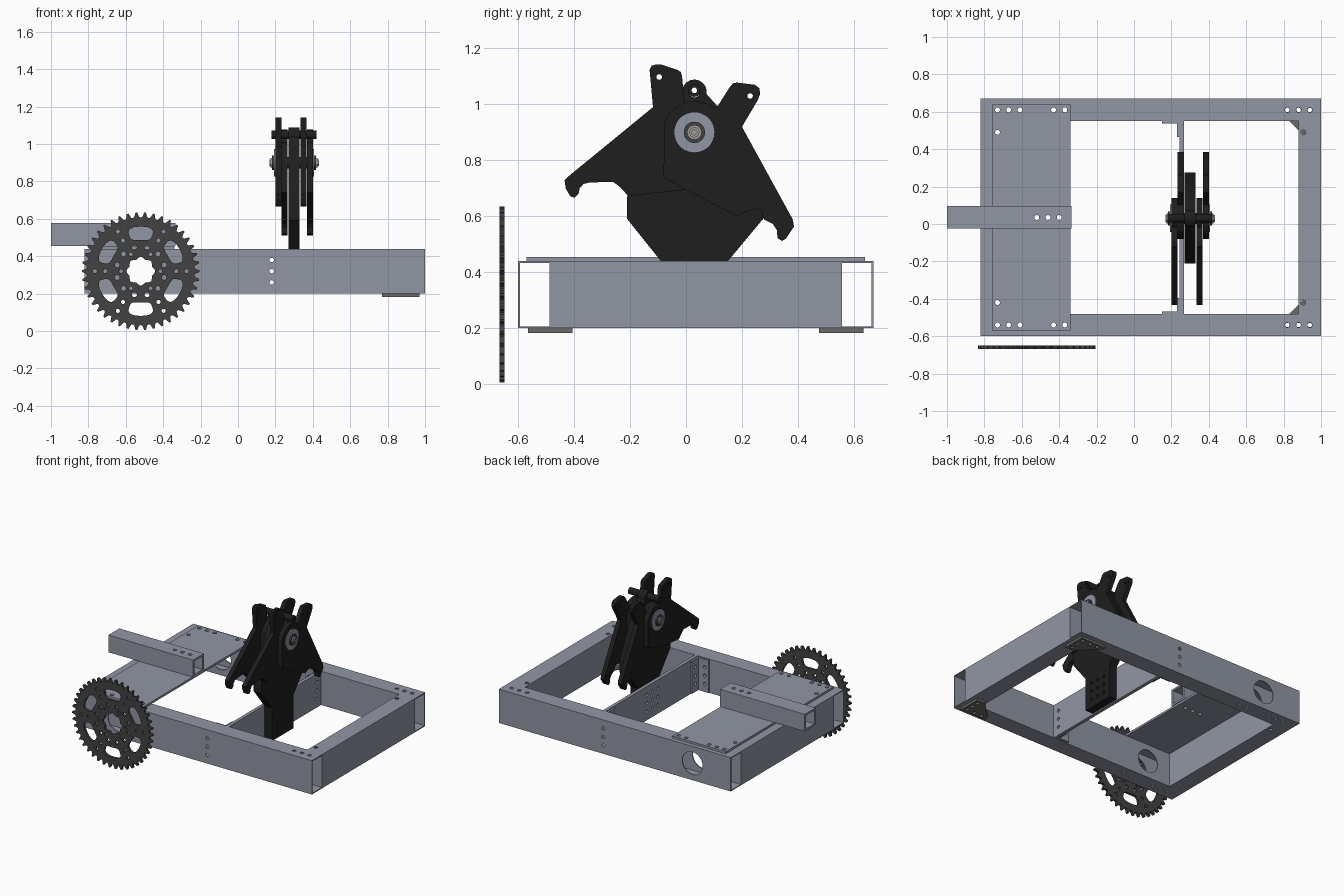
import bpy, bmesh
from math import sin, cos, pi, radians, copysign

if "Cube" in bpy.data.objects:
    bpy.data.objects.remove(bpy.data.objects["Cube"])

YC = 0.035          # symmetry plane of the frame
XC = 0.30           # symmetry plane of the black arm bracket


def material(name, r, g, b):
    m = bpy.data.materials.new(name)
    m.diffuse_color = (r, g, b, 1)
    m.use_nodes = True
    m.node_tree.nodes["Principled BSDF"].inputs["Base Color"].default_value = m.diffuse_color
    return m


STEEL = material("blue_grey_steel", 0.28, 0.305, 0.37)
BLACK = material("black_plate", 0.013, 0.013, 0.013)
DARK = material("dark_steel", 0.055, 0.055, 0.055)
BRIGHT = material("bolt_metal", 0.36, 0.34, 0.32)
GUSSET = material("gusset_metal", 0.15, 0.145, 0.14)


def circle(u, v, r, n=20):
    return [(u + r * cos(2 * pi * i / n), v + r * sin(2 * pi * i / n)) for i in range(n)]


def arc(u, v, r, a0, a1, n=10):
    return [(u + r * cos(radians(a0 + (a1 - a0) * i / n)),
             v + r * sin(radians(a0 + (a1 - a0) * i / n))) for i in range(n + 1)]


def rect(u0, u1, v0, v1):
    return [(u0, v0), (u1, v0), (u1, v1), (u0, v1)]


def prism(name, loops, a, b, axis, mat=None):
    """Extrude nested outlines from a to b along axis; inner outlines become holes."""
    cu = bpy.data.curves.new(name, 'CURVE')
    cu.dimensions, cu.fill_mode, cu.extrude = '2D', 'BOTH', (b - a) / 2
    for loop in loops:
        s = cu.splines.new('POLY')
        s.points.add(len(loop) - 1)
        for p, (u, v) in zip(s.points, loop):
            p.co = (u, v, 0, 1)
        s.use_cyclic_u = True
    tmp = bpy.data.objects.new(name + "_curve", cu)
    bpy.context.collection.objects.link(tmp)
    dg = bpy.context.evaluated_depsgraph_get()
    me = bpy.data.meshes.new_from_object(tmp.evaluated_get(dg))
    bpy.data.objects.remove(tmp)
    bm = bmesh.new()
    bm.from_mesh(me)
    bmesh.ops.remove_doubles(bm, verts=bm.verts, dist=1e-5)
    mid = (a + b) / 2
    for vert in bm.verts:
        u, v, w = vert.co
        w += mid
        vert.co = {'x': (w, u, v), 'y': (u, w, v), 'z': (u, v, w)}[axis]
    bmesh.ops.recalc_face_normals(bm, faces=bm.faces)
    bm.to_mesh(me)
    bm.free()
    me.materials.clear()
    if mat:
        me.materials.append(mat)
    ob = bpy.data.objects.new(name, me)
    bpy.context.collection.objects.link(ob)
    return ob


def drill(ob, circles, a, b, axis):
    cutter = prism("drill_cutter", circles, a, b, axis)
    cutter.hide_render = True
    m = ob.modifiers.new("drill", 'BOOLEAN')
    m.operation, m.solver, m.object = 'DIFFERENCE', 'EXACT', cutter
    dg = bpy.context.evaluated_depsgraph_get()
    me = bpy.data.meshes.new_from_object(ob.evaluated_get(dg))
    ob.modifiers.clear()
    ob.data = me
    bpy.data.objects.remove(cutter)


def tube(name, u0, u1, v0, v1, a, b, axis, wall=0.007):
    return prism(name, [rect(u0, u1, v0, v1),
                        rect(u0 + wall, u1 - wall, v0 + wall, v1 - wall)], a, b, axis, STEEL)


# Frame: two open side rails and two cross tubes
ROWX = (-0.73, -0.67, -0.61, -0.43, -0.37)
CORNERX = (0.82, 0.88, 0.94)
HEIGHTS = (0.26, 0.32, 0.38)
for name, s in (("front_rail", -1), ("back_rail", 1)):
    y0, y1 = sorted((YC + s * 0.515, YC + s * 0.635))
    rail = tube(name, y0, y1, 0.2, 0.44, -0.82, 1.0, 'x')
    drill(rail, [circle(x, YC + s * 0.575, 0.013) for x in ROWX + CORNERX], 0.1, 0.5, 'z')
    drill(rail, [circle(-0.52, 0.32, 0.08, 40)] + [circle(0.18, z, 0.012) for z in HEIGHTS],
          y0 - 0.1, y1 + 0.1, 'y')
for name, x0, hx in (("left_cross_tube", -0.82, -0.73), ("right_cross_tube", 0.88, 0.905)):
    t = tube(name, x0, x0 + 0.12, 0.2, 0.44, -0.48, 0.55, 'y')
    drill(t, [circle(hx, YC + s * 0.455, 0.013) for s in (-1, 1)], 0.1, 0.5, 'z')

# Corner gussets under the right end
for name, s in (("front_gusset", -1), ("back_gusset", 1)):
    pts = [(0.97, 0.6), (0.77, 0.6), (0.77, 0.575), (0.905, 0.44), (0.97, 0.44)]
    prism(name, [[(x, YC + s * y) for x, y in pts]] +
          [circle(x, YC + s * 0.575, 0.012) for x in CORNERX] +
          [circle(0.94, YC + s * y, 0.012) for y in (0.47, 0.52)], 0.183, 0.2, 'z', GUSSET)

# Middle web with angle brackets at both ends
GRID = [(y, z) for y in (-0.03, 0.03, 0.09) for z in HEIGHTS]
SIDE = [(YC + s * 0.47, z) for s in (-1, 1) for z in HEIGHTS]
prism("middle_web", [rect(-0.48, 0.55, 0.2, 0.44)] +
      [circle(y, z, 0.011) for y, z in GRID + SIDE], 0.243, 0.267, 'x', STEEL)
for name, s in (("front_angle", -1), ("back_angle", 1)):
    y0, y1 = sorted((YC + s * 0.43, YC + s * 0.515))
    prism(name + "_web_leg", [rect(y0, y1, 0.205, 0.435)] +
          [circle(YC + s * 0.47, z, 0.011) for z in HEIGHTS], 0.23, 0.243, 'x', STEEL)
    y0, y1 = sorted((YC + s * 0.502, YC + s * 0.515))
    prism(name + "_rail_leg", [rect(0.15, 0.23, 0.205, 0.435)] +
          [circle(0.18, z, 0.012) for z in HEIGHTS], y0, y1, 'y', STEEL)

# Top plate and the square beam on it
BEAM = [circle(x, YC, 0.013) for x in (-0.52, -0.46, -0.40)]
prism("top_plate", [rect(-0.76, -0.34, -0.57, 0.64)] + BEAM +
      [circle(x, YC + s * 0.575, 0.013) for x in ROWX for s in (-1, 1)] +
      [circle(-0.73, YC + s * 0.455, 0.013) for s in (-1, 1)], 0.44, 0.455, 'z', STEEL)
beam = tube("square_beam", -0.025, 0.097, 0.455, 0.577, -1.0, -0.335, 'x', 0.014)
drill(beam, BEAM, 0.4, 0.7, 'z')

# Sprocket
SX, SZ, TEETH = -0.52, 0.32, 42


def polar(r, a):
    return (SX + r * cos(a), SZ + r * sin(a))


def window(a):
    pts = []
    for i in range(28):
        c, s = cos(2 * pi * i / 28), sin(2 * pi * i / 28)
        pts.append(polar(0.203 + 0.036 * copysign(abs(s) ** 0.6, s),
                         a + 0.31 * copysign(abs(c) ** 0.6, c)))
    return pts


TOOTH = ((-0.5, 0.287), (-0.33, 0.29), (-0.2, 0.302), (-0.1, 0.315),
         (0.1, 0.315), (0.2, 0.302), (0.33, 0.29))
loops = [[polar(r, (k + f) * 2 * pi / TEETH) for k in range(TEETH) for f, r in TOOTH]]
loops.append([polar(0.071 + 0.006 * cos(8 * t * pi / 32), t * pi / 32) for t in range(64)])
for k in range(6):
    a = k * pi / 3
    loops.append(window(a + pi / 6))
    loops += [circle(*polar(r, a), 0.011, 14) for r in (0.19, 0.245)]
    loops += [circle(*polar(0.13, a + d), 0.013, 14) for d in (pi / 12, pi / 4)]
    loops.append(circle(*polar(0.105, a), 0.01, 14))
prism("sprocket", loops, -0.667, -0.649, 'y', DARK)

# Centre post with lug
post = [(-0.09, 0.205), (0.15, 0.205), (0.15, 0.44), (0.275, 0.59), (0.275, 0.68), (0.12, 0.985)]
post += arc(0.03, 1.045, 0.044, -10, 190)
post += [(-0.06, 0.985), (-0.21, 0.67), (-0.21, 0.59), (-0.09, 0.44)]
prism("centre_post", [post, circle(0.03, 1.045, 0.02)] +
      [circle(y, z, 0.011) for y, z in GRID], 0.27, 0.33, 'x', BLACK)

# Clawed arm plates, one pair reaching each way
long_arm = [(-0.13, 1.123), (-0.123, 1.138), (-0.107, 1.143), (-0.09, 1.143), (-0.03, 1.123),
            (-0.018, 1.115), (-0.014, 1.1), (-0.005, 1.0)]
long_arm += arc(0.03, 0.9, 0.112, 95, 10)
long_arm += [(0.14, 0.745), (0.0, 0.695), (-0.207, 0.673), (-0.236, 0.705), (-0.26, 0.723),
             (-0.345, 0.721), (-0.367, 0.715), (-0.38, 0.7), (-0.384, 0.68), (-0.398, 0.666),
             (-0.414, 0.672), (-0.43, 0.7), (-0.434, 0.73), (-0.414, 0.748), (-0.118, 0.99)]
short_arm = arc(0.03, 0.9, 0.112, 165, 50)
short_arm += [(0.116, 0.998), (0.157, 1.063), (0.168, 1.075), (0.182, 1.078), (0.246, 1.07),
              (0.262, 1.058), (0.265, 1.038), (0.257, 1.016), (0.2, 0.92), (0.382, 0.588),
              (0.386, 0.563), (0.357, 0.52), (0.343, 0.512), (0.327, 0.522), (0.325, 0.55),
              (0.311, 0.572), (0.277, 0.59), (0.27, 0.618), (0.255, 0.626), (0.236, 0.623),
              (0.18, 0.602), (0.0, 0.695), (-0.08, 0.74)]
for name, prof, hole, starts in (("long_arm", long_arm, (-0.096, 1.098), (0.2, 0.335)),
                                 ("short_arm", short_arm, (0.229, 1.03), (0.233, 0.368))):
    for side, x in zip(("left", "right"), starts):
        prism(f"{name}_{side}", [prof, circle(*hole, 0.01)], x, x + 0.032, 'x', BLACK)

# Lug pin, pivot axle, washers, nuts and bolt heads
prism("lug_pin", [circle(0.03, 1.05, 0.023, 28), circle(0.03, 1.05, 0.01)], 0.18, 0.42, 'x', BLACK)
prism("pivot_axle", [circle(0.03, 0.9, 0.03, 28)], 0.205, 0.395, 'x', DARK)
for side, s in (("left", -1), ("right", 1)):
    for part, r, a, b, mat in (("washer", 0.073, 0.1, 0.107, STEEL), ("nut", 0.038, 0.107, 0.118, DARK),
                               ("bolt_head", 0.026, 0.118, 0.126, BRIGHT),
                               ("bolt_tip", 0.018, 0.126, 0.132, BRIGHT)):
        x0, x1 = sorted((XC + s * a, XC + s * b))
        loops = [circle(0.03, 0.9, r, 36)]
        if part == "bolt_tip":
            loops.append(circle(0.03, 0.9, 0.009))
        prism(f"{part}_{side}", loops, x0, x1, 'x', mat)

# Smooth the round surfaces, keep the edges sharp
bpy.ops.object.select_all(action='SELECT')
bpy.context.view_layer.objects.active = beam
bpy.ops.object.shade_smooth_by_angle(angle=radians(28))
